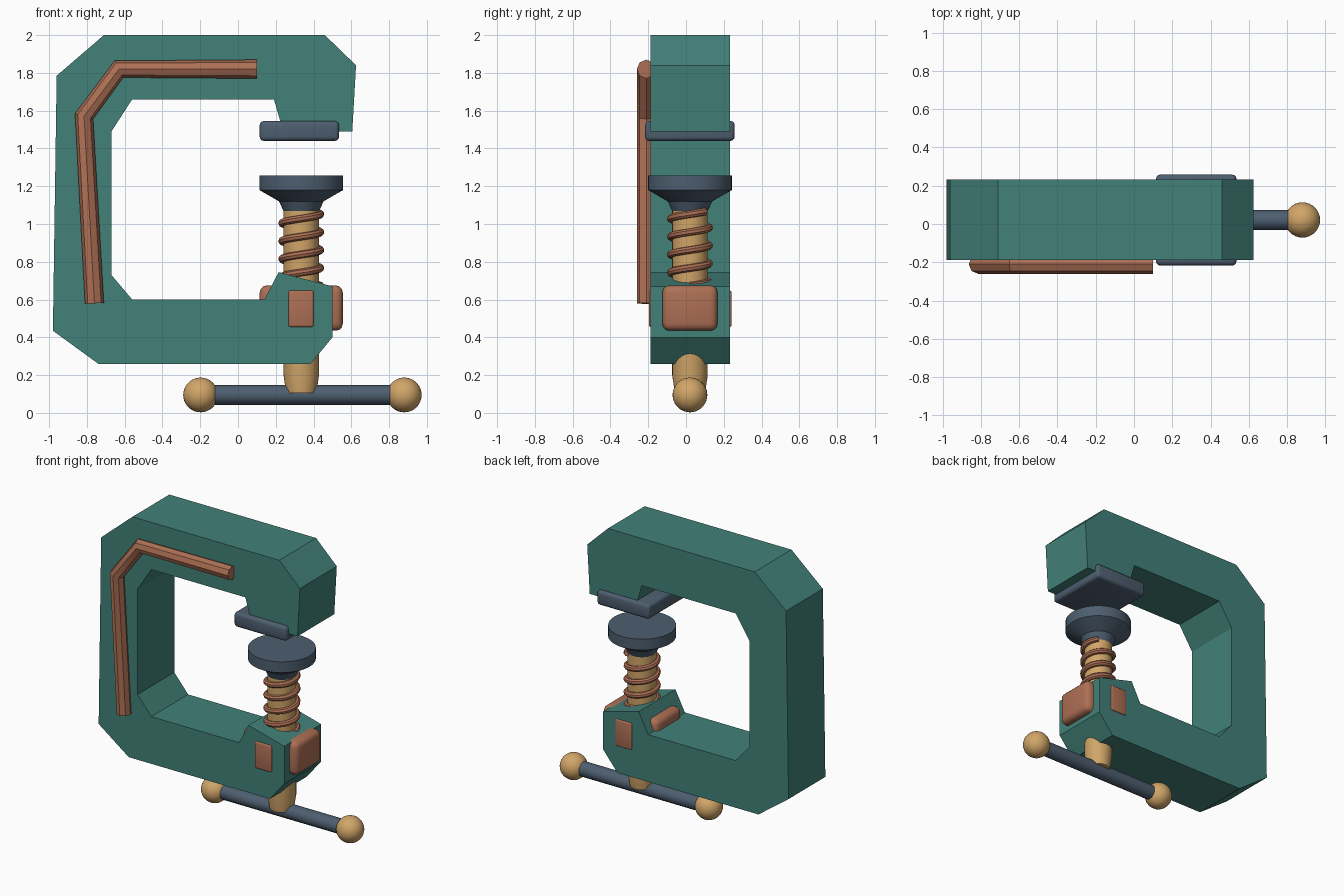
import bpy, bmesh, math
from mathutils import Vector

cube = bpy.data.objects.get("Cube")
if cube:
    bpy.data.objects.remove(cube, do_unlink=True)

SX, SY = 0.335, 0.021   # screw axis
BAR_Z = 0.095


def material(name, rgb):
    m = bpy.data.materials.new(name)
    m.use_nodes = True
    m.diffuse_color = (*rgb, 1)
    bsdf = next(n for n in m.node_tree.nodes if n.type == 'BSDF_PRINCIPLED')
    bsdf.inputs["Base Color"].default_value = (*rgb, 1)
    return m


TEAL = material("teal paint", (0.054, 0.218, 0.188))
COPPER = material("copper", (0.42, 0.16, 0.09))
BRASS = material("brass", (0.64, 0.38, 0.14))
STEEL = material("blue steel", (0.075, 0.112, 0.16))


def finish(bm, name, mat, smooth=True):
    bmesh.ops.recalc_face_normals(bm, faces=bm.faces)
    me = bpy.data.meshes.new(name)
    bm.to_mesh(me)
    bm.free()
    ob = bpy.data.objects.new(name, me)
    bpy.context.collection.objects.link(ob)
    me.materials.append(mat)
    if smooth:
        bpy.ops.object.select_all(action='DESELECT')
        ob.select_set(True)
        bpy.context.view_layer.objects.active = ob
        bpy.ops.object.shade_smooth_by_angle(angle=math.radians(35))
    return ob


def box(name, lo, hi, bevel, mat):
    bm = bmesh.new()
    bmesh.ops.create_cube(bm, size=1)
    lo, hi = Vector(lo), Vector(hi)
    for v in bm.verts:
        v.co = (lo + hi) / 2 + v.co * (hi - lo)
    bmesh.ops.bevel(bm, geom=bm.edges[:], offset=bevel, segments=3,
                    profile=0.5, affect='EDGES')
    return finish(bm, name, mat)


def lathe(name, profile, mat, steps=40):
    """Spin (radius, height) points around the screw axis."""
    bm = bmesh.new()
    rings = [[bm.verts.new((SX + r * math.cos(math.tau * i / steps),
                            SY + r * math.sin(math.tau * i / steps), z))
              for i in range(steps)] for r, z in profile]
    for a, b in zip(rings, rings[1:]):
        for i in range(steps):
            j = (i + 1) % steps
            bm.faces.new((a[i], a[j], b[j], b[i]))
    bm.faces.new(rings[0])
    bm.faces.new(rings[-1])
    return finish(bm, name, mat)


def tube(name, points, radius, mat, resolution):
    """Round bar swept along a path, turned into a mesh."""
    cu = bpy.data.curves.new(name, 'CURVE')
    cu.dimensions = '3D'
    cu.bevel_depth = radius
    cu.bevel_resolution = resolution
    cu.use_fill_caps = True
    sp = cu.splines.new('POLY')
    sp.points.add(len(points) - 1)
    for p, co in zip(sp.points, points):
        p.co = (*co, 1)
    helper = bpy.data.objects.new(name + " path", cu)
    bpy.context.collection.objects.link(helper)
    me = helper.to_mesh()
    bm = bmesh.new()
    bm.from_mesh(me)
    helper.to_mesh_clear()
    bpy.data.objects.remove(helper, do_unlink=True)
    bmesh.ops.remove_doubles(bm, verts=bm.verts[:], dist=1e-5)
    ob = finish(bm, name, mat)
    bpy.ops.object.shade_smooth_by_angle(angle=math.radians(50))
    return ob


# C-shaped frame: one outline extruded through its depth
outline = [(-0.71, 2.0), (0.46, 2.0), (0.625, 1.84), (0.605, 1.49),
           (0.24, 1.49), (0.19, 1.66), (-0.56, 1.66), (-0.67, 1.49),
           (-0.67, 0.73), (-0.56, 0.60), (0.14, 0.60), (0.215, 0.745),
           (0.50, 0.67), (0.50, 0.40), (0.385, 0.26), (-0.74, 0.26),
           (-0.98, 0.435), (-0.96, 1.785)]
bm = bmesh.new()
face = bm.faces.new([bm.verts.new((x, -0.187, z)) for x, z in outline])
ext = bmesh.ops.extrude_face_region(bm, geom=[face])
for v in ext["geom"]:
    if isinstance(v, bmesh.types.BMVert):
        v.co.y = 0.232
finish(bm, "frame", TEAL, smooth=False)

# Bent copper rod on the front of the frame
tube("front_rod", [(0.10, -0.21, 1.82), (-0.63, -0.21, 1.82),
                   (-0.815, -0.21, 1.57), (-0.76, -0.21, 0.58)],
     0.05, COPPER, 2)

# Fixed jaw plate
box("upper_jaw_pad", (0.115, -0.217, 1.44), (0.535, 0.258, 1.545), 0.022, STEEL)

# Nut showing through both sides and the end of the lower arm
box("nut_block", (0.115, -0.125, 0.435), (0.555, 0.167, 0.675), 0.038, COPPER)
box("nut_cross_block", (0.268, -0.197, 0.455), (0.40, 0.241, 0.648), 0.01, COPPER)

# Screw shaft and its swivel pad
lathe("screw_shaft", [(0.08, 0.105), (0.094, 0.20), (0.094, 1.10)], BRASS)
lathe("swivel_pad", [(0.088, 1.055), (0.118, 1.12), (0.222, 1.18),
                     (0.222, 1.258)], STEEL)

# Spring coiled around the shaft
turns, pitch, per_turn = 4.15, 0.095, 28
count = int(turns * per_turn)
coil = []
for i in range(count + 1):
    t = i / per_turn
    a = math.tau * t
    coil.append((SX + 0.102 * math.cos(a), SY + 0.102 * math.sin(a),
                 0.672 + pitch * t))
tube("spring", coil, 0.02, COPPER, 2)

# Sliding handle with a ball at each end
ends = (-0.198, 0.88)
tube("handle_bar", [(x, SY, BAR_Z) for x in ends], 0.052, STEEL, 6)
for x, label in zip(ends, ("right", "left")):
    bm = bmesh.new()
    bmesh.ops.create_uvsphere(bm, u_segments=32, v_segments=18, radius=0.092)
    bmesh.ops.translate(bm, vec=(x, SY, BAR_Z), verts=bm.verts[:])
    finish(bm, label + "_handle_ball", BRASS)
